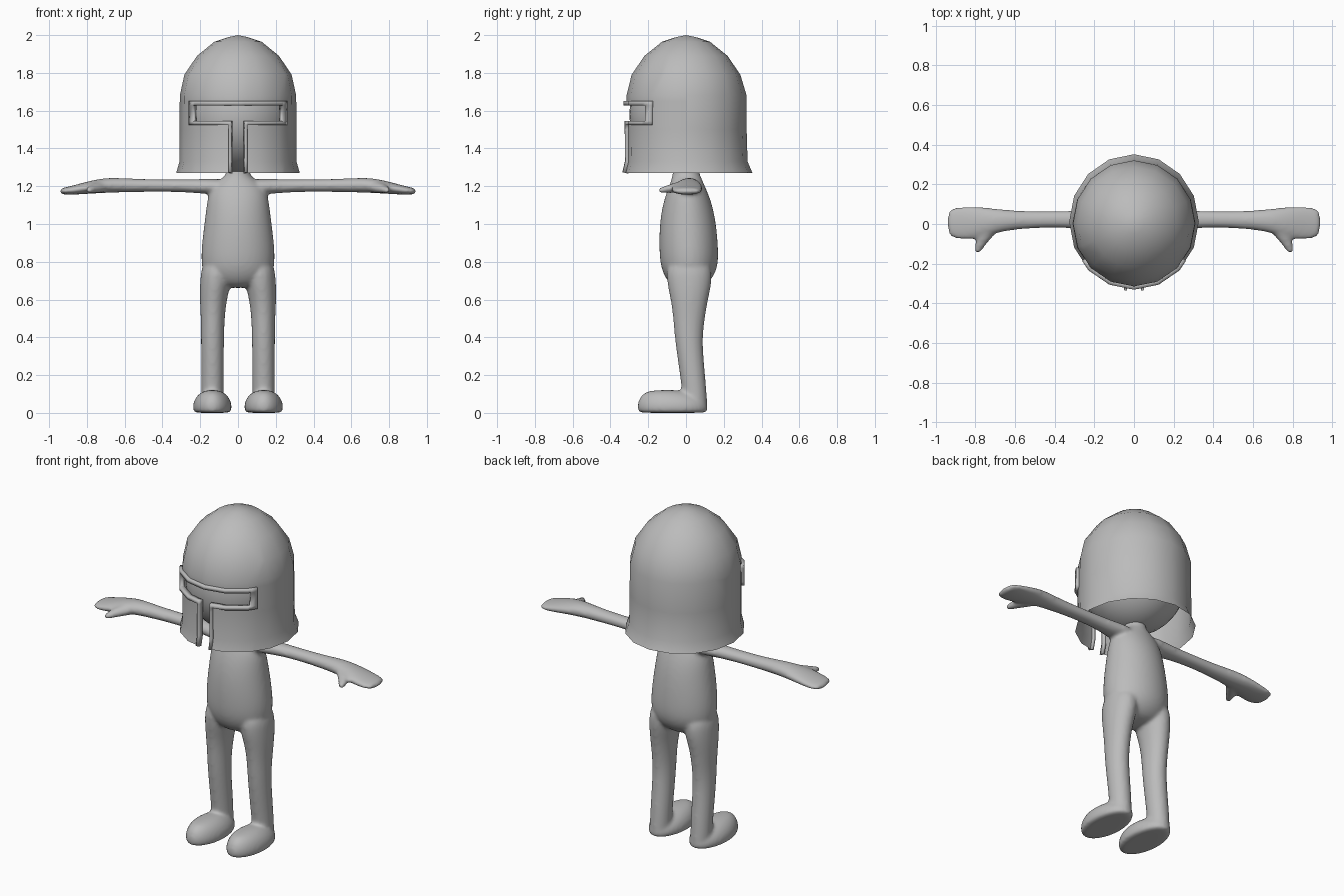
import bpy, bmesh, math
from mathutils import Vector

if "Cube" in bpy.data.objects:
    bpy.data.objects.remove(bpy.data.objects["Cube"])

grey = bpy.data.materials.new("plain grey")
grey.use_nodes = True
COLOUR = (0.5, 0.5, 0.5, 1)
grey.diffuse_color = COLOUR
grey.node_tree.nodes["Principled BSDF"].inputs["Base Color"].default_value = COLOUR


def finish(bm, name, angle=None):
    """Turn a bmesh into a shaded, coloured object."""
    mesh = bpy.data.meshes.new(name)
    bm.to_mesh(mesh)
    bm.free()
    mesh.materials.append(grey)
    obj = bpy.data.objects.new(name, mesh)
    bpy.context.collection.objects.link(obj)
    if angle:
        bpy.ops.object.select_all(action='DESELECT')
        obj.select_set(True)
        bpy.context.view_layer.objects.active = obj
        bpy.ops.object.shade_smooth_by_angle(angle=math.radians(angle))
    else:
        mesh.polygons.foreach_set("use_smooth", [True] * len(mesh.polygons))
    return obj


def skin(bm, rings, closed_start=True):
    """Join successive vertex rings with quads and close the ends."""
    n = len(rings[0])
    for a, b in zip(rings, rings[1:]):
        for i in range(n):
            j = (i + 1) % n
            bm.faces.new((a[i], a[j], b[j], b[i]))
    if closed_start:
        bm.faces.new(rings[0][::-1])
    bm.faces.new(rings[-1])


def loft(bm, axis, sections, side=1, n=16):
    """Tube along an axis; section = position, two centres, two radii."""
    rings = []
    for pos, cu, cv, ru, rv in sections:
        ring = []
        for k in range(n):
            t = math.tau * k / n
            u, v = cu + ru * math.cos(t), cv + rv * math.sin(t)
            p = {'x': (pos, u, v), 'y': (u, pos, v), 'z': (u, v, pos)}[axis]
            ring.append(bm.verts.new((p[0] * side, p[1], p[2])))
        rings.append(ring)
    skin(bm, rings)


# Body: overlapping tubes fused into one smooth surface
torso = [(.66, 0, .01, .09, .07), (.7, 0, .015, .17, .12), (.77, 0, .018, .2, .157),
         (.88, 0, .014, .198, .16), (1, 0, .01, .182, .153), (1.1, 0, .008, .17, .135),
         (1.17, 0, .006, .158, .11), (1.215, 0, .005, .125, .09),
         (1.245, 0, .003, .08, .08), (1.27, 0, 0, .06, .07), (1.34, 0, 0, .06, .07)]
leg = [(.82, .11, .015, .08, .12), (.7, .118, .018, .085, .125), (.6, .131, .018, .073, .1),
       (.5, .134, .016, .064, .085), (.38, .135, .013, .062, .073), (.2, .135, .035, .061, .068),
       (.1, .136, .045, .06, .066), (.03, .136, .047, .06, .068), (.003, .136, .047, .055, .065)]
foot = [(0, .136, -.07, .09, .175), (.004, .136, -.07, .1, .185), (.03, .136, -.07, .107, .193),
        (.065, .136, -.075, .1, .182), (.1, .136, -.09, .076, .145), (.122, .136, -.1, .035, .09)]
arm = [(.05, .012, 1.2, .08, .04), (.16, .018, 1.198, .062, .042), (.25, .022, 1.202, .047, .036),
       (.4, .024, 1.204, .042, .033), (.55, .021, 1.204, .045, .036), (.65, .018, 1.206, .055, .04),
       (.72, .014, 1.203, .068, .04), (.8, .005, 1.192, .086, .033), (.88, .004, 1.178, .087, .024),
       (.925, .006, 1.174, .075, .019), (.942, .008, 1.173, .05, .012)]
thumb = [(.02, .69, 1.2, .04, .03), (-.04, .735, 1.195, .045, .032), (-.085, .766, 1.187, .035, .024),
         (-.125, .783, 1.18, .022, .018), (-.148, .792, 1.177, .013, .012)]

bm = bmesh.new()
loft(bm, 'z', torso)
for side in (1, -1):
    loft(bm, 'z', leg, side)
    loft(bm, 'z', foot, side)
    loft(bm, 'x', arm, side)
    loft(bm, 'y', thumb, side)
bmesh.ops.recalc_face_normals(bm, faces=bm.faces)
body = finish(bm, "body")
rounding = body.modifiers.new("rounding", 'SUBSURF')
rounding.levels = rounding.render_levels = 2
fuse = body.modifiers.new("fuse", 'REMESH')
fuse.mode = 'VOXEL'
fuse.voxel_size = 0.01
fuse.use_smooth_shade = True
relax = body.modifiers.new("relax", 'SMOOTH')
relax.factor = 0.5
relax.iterations = 8

# Head inside the helmet
bm = bmesh.new()
bmesh.ops.create_uvsphere(bm, u_segments=32, v_segments=20, radius=1)
for v in bm.verts:
    v.co = Vector((v.co.x * .285, v.co.y * .3, 1.58 + v.co.z * .31))
finish(bm, "head")

# Helmet: sixteen-sided dome with a T-shaped opening at the front
PROFILE = [(1.27, .327, .34, .012), (1.33, .31, .32, .006), (1.5, .31, .318, .003),
           (1.68, .308, .318, .003), (1.79, .284, .288, 0), (1.89, .217, .22, 0),
           (1.965, .125, .127, 0), (1.99, .05, .05, 0)]
OUTER = dict(half=.248, top=1.65, low=1.525, slot=.047)
INNER = dict(half=.228, top=1.628, low=1.545, slot=.033)


def inside(p, half, top, low, slot):
    """Whether a point lies within the T-shaped opening."""
    bar = abs(p.x) < half and low < p.z < top
    return p.y < 0 and (bar or (abs(p.x) < slot and p.z < top))


def dome():
    """Helmet sheet, cut on the front along the given openings."""
    bm = bmesh.new()
    rings = []
    for z, rx, ry, cy in PROFILE:
        angles = [math.tau * k / 16 for k in range(16)]
        rings.append([bm.verts.new((rx * math.cos(t), cy + ry * math.sin(t), z)) for t in angles])
    skin(bm, rings, closed_start=False)
    tip = bmesh.ops.poke(bm, faces=[bm.faces[:][-1]])
    tip["verts"][0].co.z = 2
    return bm


def cut(bm, opening):
    planes = [((0, 0, opening[k]), (0, 0, 1)) for k in ("top", "low")]
    planes += [((s * opening[k], 0, 0), (1, 0, 0)) for k in ("half", "slot") for s in (1, -1)]
    for co, no in planes:
        faces = [f for f in bm.faces if f.calc_center_median().y < 0
                 and f.calc_center_median().z < 1.75]
        edges = {e for f in faces for e in f.edges}
        verts = {v for f in faces for v in f.verts}
        bmesh.ops.bisect_plane(bm, geom=faces + list(edges) + list(verts),
                               plane_co=co, plane_no=no, dist=1e-5)


def drop(bm, rule):
    faces = [f for f in bm.faces if rule(f.calc_center_median())]
    bmesh.ops.delete(bm, geom=faces, context='FACES')


bm = dome()
cut(bm, OUTER)
drop(bm, lambda p: inside(p, **OUTER))
finish(bm, "helmet", 35)

# Raised trim around the opening
bm = dome()
cut(bm, OUTER)
cut(bm, INNER)
drop(bm, lambda p: not inside(p, **OUTER) or inside(p, **INNER))
trim = finish(bm, "visor_trim", 35)
thick = trim.modifiers.new("thickness", 'SOLIDIFY')
thick.thickness = 0.03
thick.offset = 0.1
